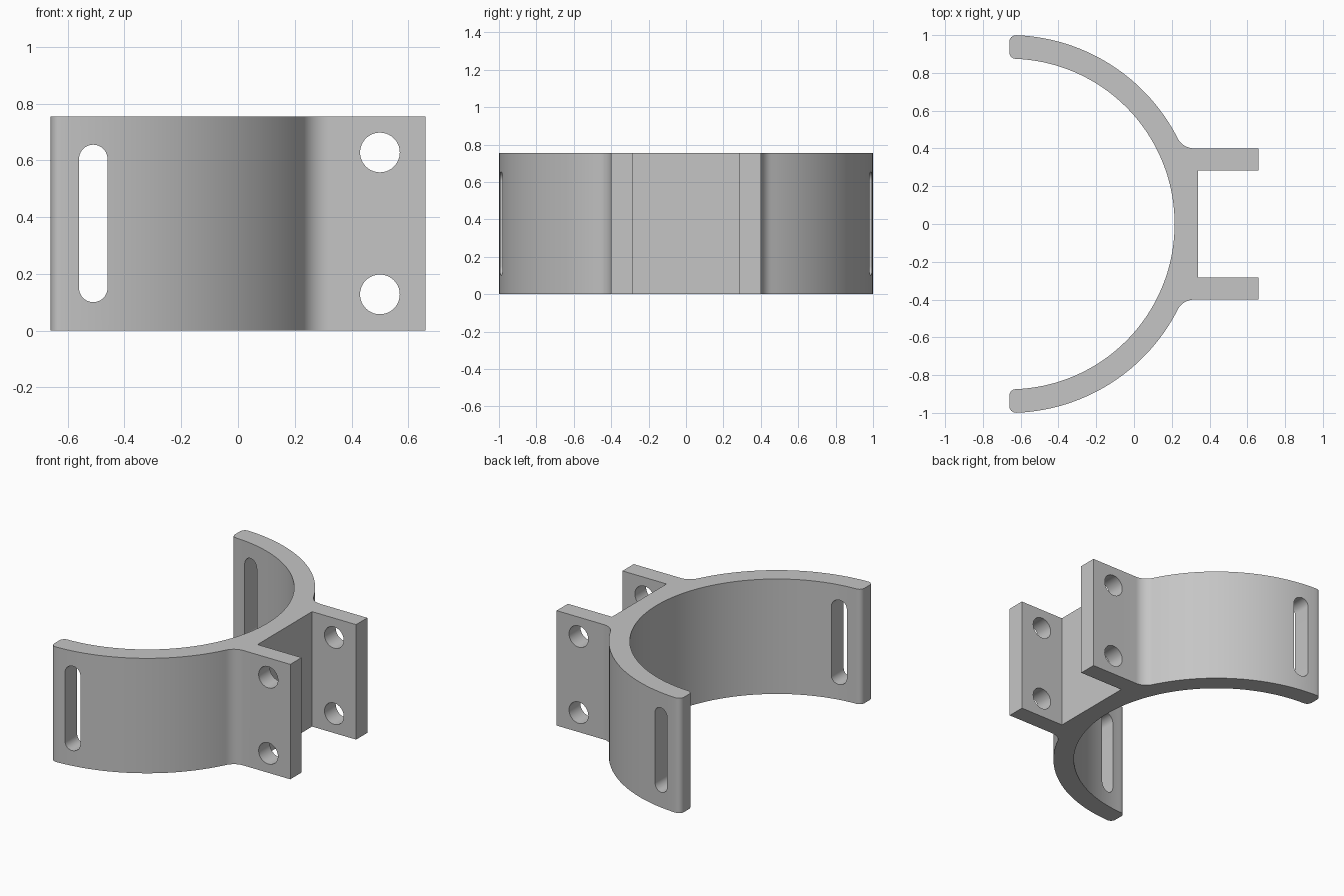
import bpy, bmesh
from math import pi, sin, cos, sqrt, atan2, radians
from mathutils import Vector

default = bpy.data.objects.get("Cube")
if default:
    bpy.data.objects.remove(default, do_unlink=True)

HEIGHT = 0.755
CX = -0.66                       # centre of the ring and plane of its ends
R_OUT, R_IN = 1.0, 0.875
LUG_OUT, LUG_IN, LUG_END = 0.40, 0.283, 0.66
FILLET, ROUND = 0.10, 0.035

grey = bpy.data.materials.new("plain_grey")
grey.use_nodes = True
grey.diffuse_color = (0.56, 0.56, 0.56, 1)
grey.node_tree.nodes["Principled BSDF"].inputs["Base Color"].default_value = (0.56, 0.56, 0.56, 1)


def arc(cx, cy, r, a0, a1, steps):
    angles = [a0 + (a1 - a0) * i / steps for i in range(steps + 1)]
    return [(cx + r * cos(a), cy + r * sin(a)) for a in angles]


def prism(name, points, to_3d, direction):
    """Extrude a closed outline into a solid."""
    bm = bmesh.new()
    face = bm.faces.new([bm.verts.new(to_3d(p)) for p in points])
    top = bmesh.ops.extrude_face_region(bm, geom=[face])["geom"]
    bmesh.ops.translate(bm, vec=Vector(direction),
                        verts=[v for v in top if isinstance(v, bmesh.types.BMVert)])
    bmesh.ops.recalc_face_normals(bm, faces=bm.faces)
    mesh = bpy.data.meshes.new(name)
    bm.to_mesh(mesh)
    bm.free()
    mesh.materials.append(grey)
    obj = bpy.data.objects.new(name, mesh)
    bpy.context.collection.objects.link(obj)
    return obj


# Half outline: inner arc, rounded tip, outer arc, fillet, lug
y_in = sqrt((R_IN + ROUND) ** 2 - ROUND ** 2)
y_out = sqrt((R_OUT - ROUND) ** 2 - ROUND ** 2)
a_in, a_out = atan2(y_in, ROUND), atan2(y_out, ROUND)
fillet_y = LUG_OUT + FILLET
fillet_x = sqrt((R_OUT + FILLET) ** 2 - fillet_y ** 2)
a_fil = atan2(fillet_y, fillet_x)

half = arc(CX, 0, R_IN, 0, a_in, 56)
half += arc(CX + ROUND, y_in, ROUND, a_in - pi, -pi, 8)[1:]
half += arc(CX + ROUND, y_out, ROUND, pi, a_out, 8)
half += arc(CX, 0, R_OUT, a_out, a_fil, 44)[1:]
half += arc(CX + fillet_x, fillet_y, FILLET, a_fil - pi, -pi / 2, 12)[1:]
half += [(LUG_END, LUG_OUT), (LUG_END, LUG_IN), (CX + R_OUT, LUG_IN)]
outline = half + [(x, -y) for x, y in reversed(half[1:])]

bracket = prism("clamp_bracket", outline, lambda p: (p[0], p[1], 0), (0, 0, HEIGHT))

# Cutters running front to back: strap slot and bolt holes
mid = HEIGHT / 2
slot_r, slot_half = 0.05, 0.2275
slot = (arc(-0.51, mid + slot_half, slot_r, 0, pi, 20)
        + arc(-0.51, mid - slot_half, slot_r, pi, 2 * pi, 20))
cutters = {"strap_slot_cutter": slot}
for label, side in (("upper", 1), ("lower", -1)):
    cutters[label + "_bolt_cutter"] = arc(0.5, mid + side * 0.25, 0.07, 0, 2 * pi, 40)[:-1]

bpy.ops.object.select_all(action="DESELECT")
bracket.select_set(True)
bpy.context.view_layer.objects.active = bracket
for name, points in cutters.items():
    cutter = prism(name, points, lambda p: (p[0], -1.2, p[1]), (0, 2.4, 0))
    cutter.hide_render = True
    mod = bracket.modifiers.new(name, "BOOLEAN")
    mod.operation, mod.solver, mod.object = "DIFFERENCE", "EXACT", cutter
    bpy.ops.object.modifier_apply(modifier=name)
    bpy.data.objects.remove(cutter, do_unlink=True)

bpy.ops.object.shade_smooth_by_angle(angle=radians(30))
